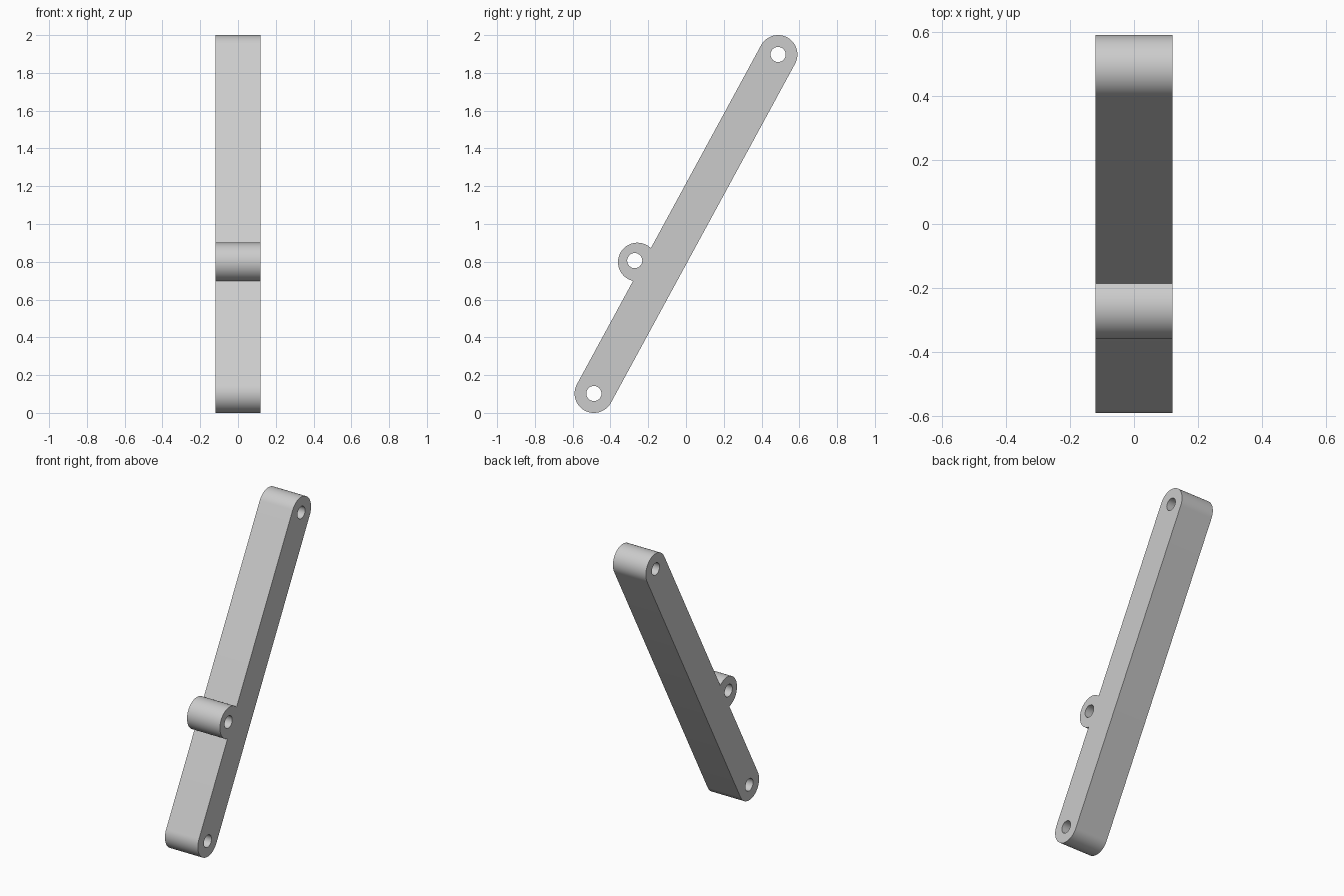
import bpy, bmesh
from math import sin, cos, asin, pi, atan2
from mathutils import Matrix

if "Cube" in bpy.data.objects:
    bpy.data.objects.remove(bpy.data.objects["Cube"], do_unlink=True)

RADIUS, HALF_WIDTH, HOLE = 0.1025, 0.12, 0.04
END_Y, END_Z = 0.4875, 0.8975          # end pivot offset from the middle
LEAN = atan2(END_Z, END_Y)
REACH = (END_Y ** 2 + END_Z ** 2) ** 0.5
LUG_U, LUG_V, LUG_HOLE_V = -0.30, 0.13, 0.146


def arc(u, v, r, start, end, steps):
    """Points on an arc, in bar space (u along the bar, v across it)."""
    angles = [start + (end - start) * i / steps for i in range(steps + 1)]
    return [(u + r * cos(a), v + r * sin(a)) for a in angles]


def add_loop(bm, points):
    verts = [bm.verts.new((u, v, -HALF_WIDTH)) for u, v in points]
    return [bm.edges.new((a, b)) for a, b in zip(verts, verts[1:] + verts[:1])]


# Outline: round upper end, lug on the front edge, round lower end
dip = asin((RADIUS - LUG_V) / RADIUS)
outline = (arc(REACH, 0, RADIUS, -pi / 2, pi / 2, 32)
           + arc(LUG_U, LUG_V, RADIUS, dip, pi - dip, 40)
           + arc(-REACH, 0, RADIUS, pi / 2, 3 * pi / 2, 32))

bm = bmesh.new()
edges = add_loop(bm, outline)

# Pivot holes
for u, v in ((REACH, 0), (-REACH, 0), (LUG_U, LUG_HOLE_V)):
    edges += add_loop(bm, arc(u, v, HOLE, 0, 2 * pi, 40)[:-1])

# Fill the profile and give it thickness
bmesh.ops.triangle_fill(bm, edges=edges, use_beauty=True)
result = bmesh.ops.extrude_face_region(bm, geom=bm.faces[:], use_keep_orig=True)
top = [g for g in result["geom"] if isinstance(g, bmesh.types.BMVert)]
bmesh.ops.translate(bm, verts=top, vec=(0, 0, 2 * HALF_WIDTH))
bmesh.ops.recalc_face_normals(bm, faces=bm.faces[:])

# Stand the bar up: bar space (u, v, w) becomes (w, lean, height)
to_world = Matrix(((0, 0, 1, 0),
                   (cos(LEAN), -sin(LEAN), 0, 0),
                   (sin(LEAN), cos(LEAN), 0, 1),
                   (0, 0, 0, 1)))
bm.transform(to_world)

mesh = bpy.data.meshes.new("link_arm")
bm.to_mesh(mesh)
bm.free()
arm = bpy.data.objects.new("link_arm", mesh)
bpy.context.collection.objects.link(arm)

# Plain grey material
grey = bpy.data.materials.new("light_grey")
grey.use_nodes = True
colour = (0.6, 0.6, 0.6, 1)
grey.diffuse_color = colour
grey.node_tree.nodes["Principled BSDF"].inputs["Base Color"].default_value = colour
mesh.materials.append(grey)

bpy.ops.object.select_all(action="DESELECT")
arm.select_set(True)
bpy.context.view_layer.objects.active = arm
bpy.ops.object.shade_smooth_by_angle(angle=pi / 6)
